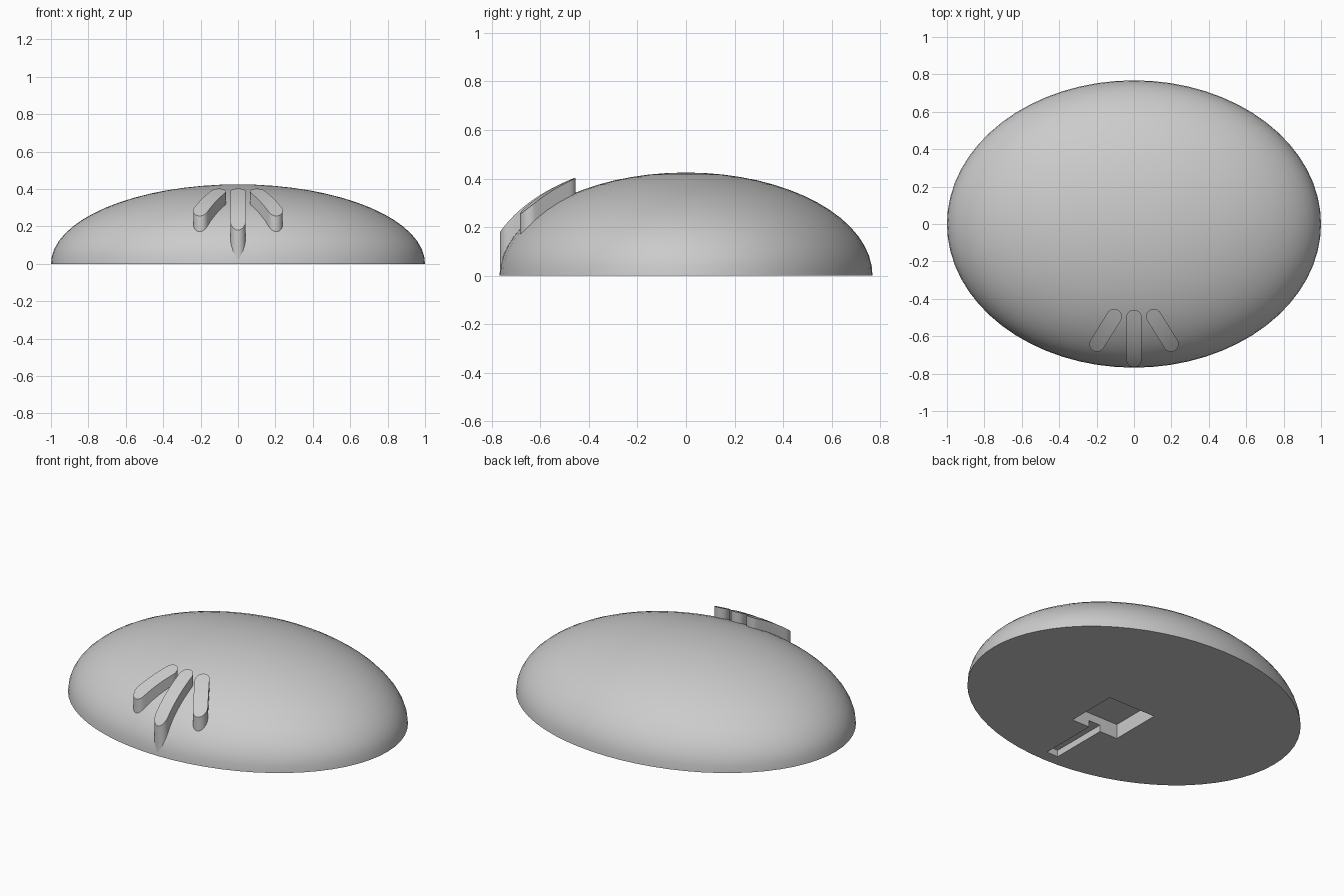
import bpy, bmesh, math
from mathutils import Vector

cube = bpy.data.objects.get("Cube")
if cube:
    bpy.data.objects.remove(cube, do_unlink=True)

DOME = Vector((1.0, 0.768, 0.425))     # dome radii
CREST = Vector((1.06, 0.825, 0.485))   # larger shell that the rib tops follow

grey = bpy.data.materials.new("light_grey")
grey.use_nodes = True
grey.diffuse_color = (0.6, 0.6, 0.6, 1)
grey.node_tree.nodes["Principled BSDF"].inputs["Base Color"].default_value = (0.6, 0.6, 0.6, 1)


def make_object(name, bm):
    bmesh.ops.recalc_face_normals(bm, faces=bm.faces[:])
    mesh = bpy.data.meshes.new(name)
    bm.to_mesh(mesh)
    bm.free()
    mesh.materials.append(grey)
    obj = bpy.data.objects.new(name, mesh)
    bpy.context.collection.objects.link(obj)
    return obj


def activate(obj):
    bpy.ops.object.select_all(action='DESELECT')
    obj.select_set(True)
    bpy.context.view_layer.objects.active = obj


def smooth(obj):
    activate(obj)
    bpy.ops.object.shade_smooth_by_angle(angle=math.radians(35))


def shell_height(radii, x, y):
    return radii.z * math.sqrt(max(0, 1 - (x / radii.x) ** 2 - (y / radii.y) ** 2))


# Dome: upper half of a squashed sphere with a flat base
def make_dome():
    bm = bmesh.new()
    bmesh.ops.create_uvsphere(bm, u_segments=64, v_segments=32, radius=1)
    bmesh.ops.scale(bm, vec=DOME, verts=bm.verts)
    bmesh.ops.bisect_plane(bm, geom=bm.verts[:] + bm.edges[:] + bm.faces[:], dist=1e-4,
                           plane_co=(0, 0, 0), plane_no=(0, 0, 1), clear_inner=True)
    bmesh.ops.holes_fill(bm, edges=[e for e in bm.edges if e.is_boundary])
    return make_object("dome", bm)


# Recesses in the base
def cut_pocket(target, width, y0, y1, depth):
    bm = bmesh.new()
    bmesh.ops.create_cube(bm, size=1)
    bmesh.ops.scale(bm, vec=(width, y1 - y0, 2 * depth), verts=bm.verts)
    bmesh.ops.translate(bm, vec=(0, (y0 + y1) / 2, 0), verts=bm.verts)
    cutter = make_object("pocket_cutter", bm)
    cutter.hide_render = True
    mod = target.modifiers.new("pocket", 'BOOLEAN')
    mod.operation = 'DIFFERENCE'
    mod.solver = 'EXACT'
    mod.object = cutter
    activate(target)
    bpy.ops.object.modifier_apply(modifier=mod.name)
    bpy.data.objects.remove(cutter, do_unlink=True)


# Rib: round-ended bar whose top runs parallel to the dome
def make_rib(name, start, end, radius=0.041, steps=12, cap=8):
    start, end = Vector(start), Vector(end)
    along = (end - start).normalized()
    side = Vector((-along.y, along.x))
    arc = [i / cap * math.pi / 2 for i in range(cap + 1)]
    rows = [(start - along * radius * math.cos(a), radius * math.sin(a)) for a in arc]
    rows += [(start.lerp(end, i / steps), radius) for i in range(1, steps)]
    rows += [(end + along * radius * math.sin(a), radius * math.cos(a)) for a in arc]
    bm = bmesh.new()
    rings = []
    for centre, half in rows:
        ring = []
        for sign, top in ((-1, True), (1, True), (1, False), (-1, False)):
            p = centre + side * half * sign
            z = shell_height(CREST, p.x, p.y) if top else max(0.005, shell_height(DOME, p.x, p.y) - 0.03)
            ring.append(bm.verts.new((p.x, p.y, z)))
        rings.append(ring)
    for a, b in zip(rings, rings[1:]):
        for i in range(4):
            j = (i + 1) % 4
            bm.faces.new((a[i], a[j], b[j], b[i]))
    bmesh.ops.remove_doubles(bm, verts=bm.verts[:], dist=1e-5)
    smooth(make_object(name, bm))


dome = make_dome()
cut_pocket(dome, 0.316, -0.335, -0.018, 0.088)
cut_pocket(dome, 0.077, -0.695, -0.3, 0.04)
smooth(dome)

make_rib("centre_rib", (0, -0.5), (0, -0.725))
for name, s in (("left_rib", 1), ("right_rib", -1)):
    make_rib(name, (s * 0.106, -0.495), (s * 0.198, -0.642))
